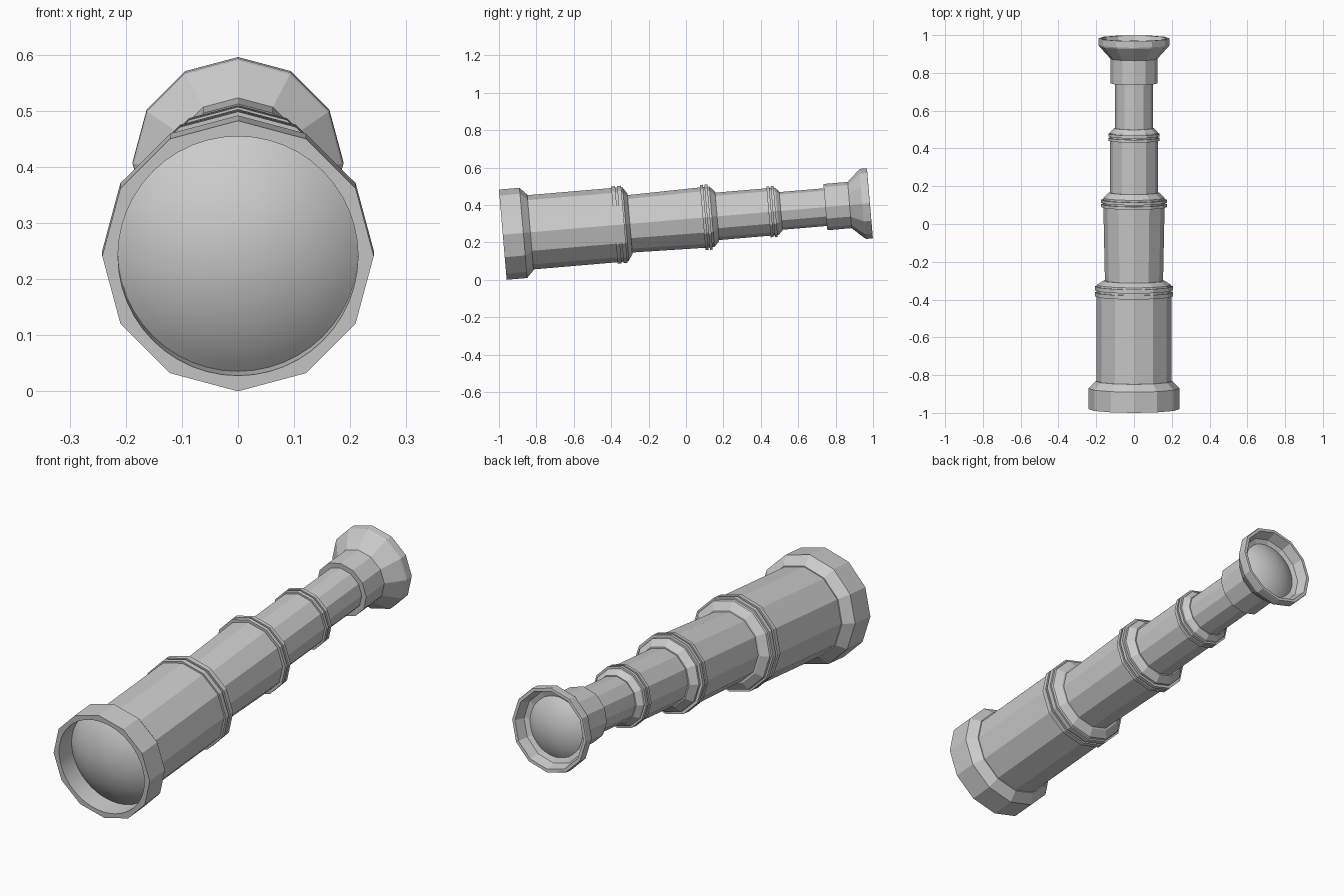
import bpy, bmesh, math

if "Cube" in bpy.data.objects:
    bpy.data.objects.remove(bpy.data.objects["Cube"])

TILT = math.radians(4.88)
CT, ST = math.cos(TILT), math.sin(TILT)
FRONT_Y, FRONT_Z = -0.9795, 0.241
SIDES, ROUND = 12, 48

grey = bpy.data.materials.new("plain grey")
grey.diffuse_color = (0.6, 0.6, 0.6, 1)
grey.use_nodes = True
grey.node_tree.nodes["Principled BSDF"].inputs["Base Color"].default_value = grey.diffuse_color


def place(s, r, a):
    """Point at distance s along the tilted axis, radius r, angle a."""
    u = r * math.sin(a)
    return (r * math.cos(a), FRONT_Y + s * CT - u * ST, FRONT_Z + s * ST + u * CT)


def facet(r, a):
    """Radius of a twelve-sided outline at angle a."""
    step = 2 * math.pi / SIDES
    return r * math.cos(step / 2) / math.cos(a % step - step / 2)


def lathe(name, profile, sides=SIDES, smooth=False):
    """Turn (s, r) or (s, r, 'facet') points around the axis."""
    bm = bmesh.new()
    rings = []
    for p in profile:
        ring = []
        for k in range(sides):
            a = 2 * math.pi * k / sides
            r = facet(p[1], a) if len(p) > 2 else p[1]
            ring.append(bm.verts.new(place(p[0], r, a)))
        rings.append(ring)
    for r0, r1 in zip(rings, rings[1:]):
        for k in range(sides):
            j = (k + 1) % sides
            bm.faces.new((r0[k], r1[k], r1[j], r0[j]))
    bmesh.ops.remove_doubles(bm, verts=bm.verts, dist=1e-5)
    mesh = bpy.data.meshes.new(name)
    bm.to_mesh(mesh)
    bm.free()
    mesh.materials.append(grey)
    ob = bpy.data.objects.new(name, mesh)
    bpy.context.collection.objects.link(ob)
    if smooth:
        bpy.ops.object.select_all(action='DESELECT')
        ob.select_set(True)
        bpy.context.view_layer.objects.active = ob
        bpy.ops.object.shade_smooth_by_angle(angle=math.radians(25))
    return ob


def dome(edge_s, radius, bulge, direction, n=10):
    """Spherical cap profile, from apex to edge."""
    big = (radius ** 2 + bulge ** 2) / (2 * bulge)
    end = math.asin(radius / big)
    apex = edge_s + direction * bulge
    return [(apex - direction * big * (1 - math.cos(end * i / n)),
             big * math.sin(end * i / n)) for i in range(n + 1)]


def collar(start, end, low, high):
    """Two raised bands with a groove between them."""
    w = (end - start) / 5
    return [(start, low), (start, high), (start + 2 * w, high), (start + 2 * w, low),
            (start + 3 * w, low), (start + 3 * w, high), (end, high), (end, low)]


# Front lens, recessed round opening and faceted front rim
lathe("front_lens", dome(0.09, 0.214, 0.08, -1), ROUND, True)
lathe("front_rim", [(0.09, 0.214), (0, 0.214), (0, 0.242, 'facet')], ROUND, True)

# Front cap with sloped shoulder
lathe("front_cap", [(0, 0.242), (0.11, 0.242), (0.148, 0.203), (0.148, 0.19)])

# Sliding tubes, each ending in a double collar and a bevelled lip
lathe("large_tube", [(0.12, 0.199)] + collar(0.599, 0.652, 0.199, 0.207)
      + [(0.66, 0.196), (0.682, 0.162), (0.682, 0.14)])
lathe("second_tube", [(0.64, 0.153)] + collar(1.073, 1.112, 0.162, 0.175)
      + [(1.122, 0.162), (1.15, 0.133), (1.15, 0.115)])
lathe("third_tube", [(1.1, 0.127)] + collar(1.426, 1.464, 0.127, 0.136)
      + [(1.472, 0.125), (1.492, 0.105), (1.492, 0.09)])
lathe("small_tube", [(1.45, 0.101), (1.76, 0.101)])

# Eyepiece: neck, flared cup, rim and hollow inside
lathe("eyepiece", [(1.731, 0.09), (1.731, 0.124), (1.861, 0.124), (1.928, 0.185),
                   (1.935, 0.188), (1.966, 0.188), (1.97, 0.186), (1.97, 0.172),
                   (1.925, 0.158), (1.915, 0.13)])
lathe("eyepiece_lens", dome(1.912, 0.14, 0.045, 1)[::-1], ROUND, True)
